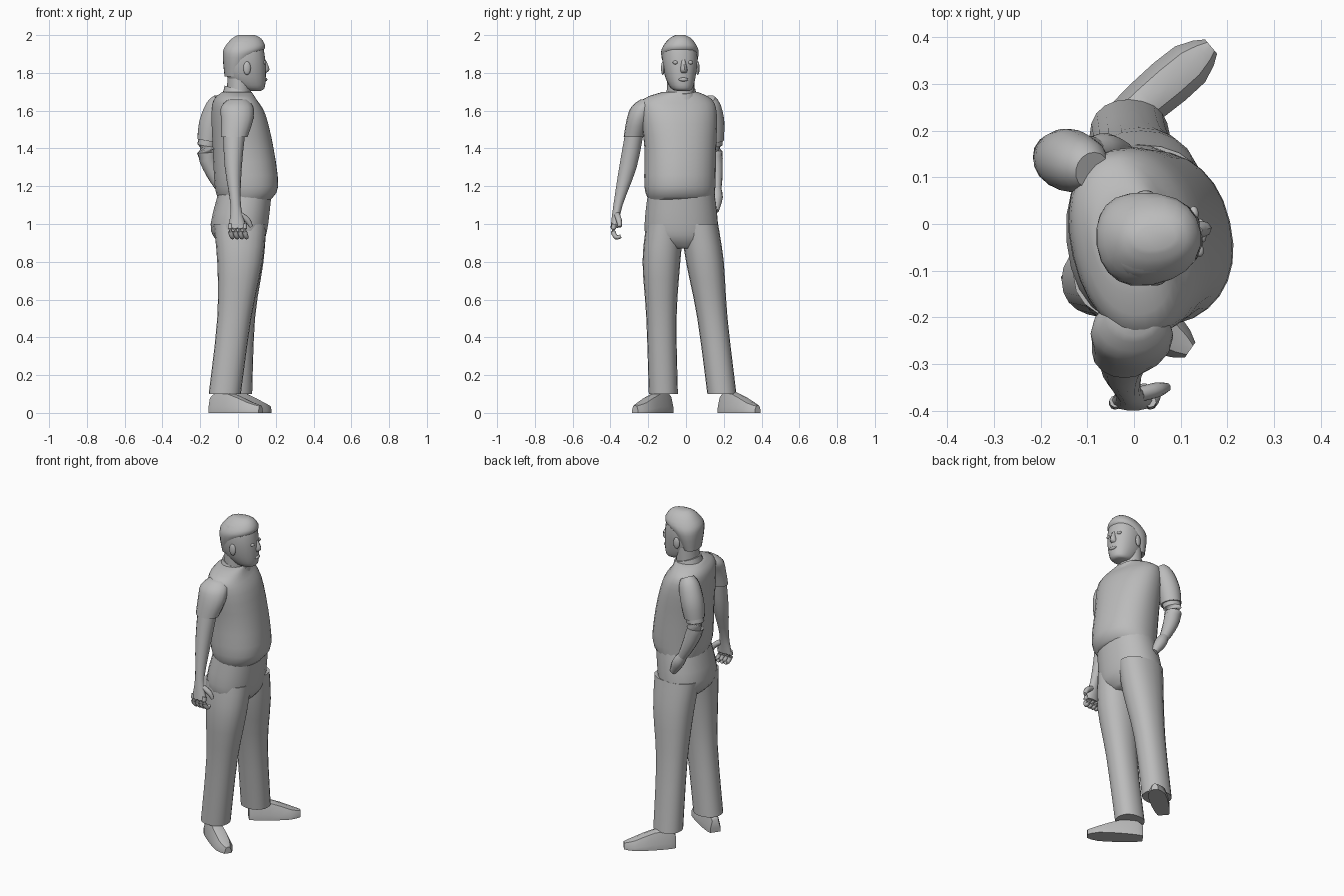
import bpy, bmesh, math
from mathutils import Vector, Matrix

old = bpy.data.objects.get("Cube")
if old:
    bpy.data.objects.remove(old, do_unlink=True)

grey = bpy.data.materials.new("plain grey")
grey.use_nodes = True
grey.diffuse_color = (.5, .5, .5, 1)
grey.node_tree.nodes["Principled BSDF"].inputs["Base Color"].default_value = grey.diffuse_color


def finish(name, bm, sharp=50):
    """Turn a bmesh into a shaded object."""
    bmesh.ops.recalc_face_normals(bm, faces=bm.faces)
    mesh = bpy.data.meshes.new(name)
    bm.to_mesh(mesh)
    bm.free()
    mesh.materials.append(grey)
    obj = bpy.data.objects.new(name, mesh)
    bpy.context.collection.objects.link(obj)
    bpy.ops.object.select_all(action='DESELECT')
    obj.select_set(True)
    bpy.context.view_layer.objects.active = obj
    bpy.ops.object.shade_smooth_by_angle(angle=math.radians(sharp))


def skin(name, rings, sharp=50):
    """Bridge equal rings of points and cap both ends."""
    bm = bmesh.new()
    loops = [[bm.verts.new(point) for point in ring] for ring in rings]
    for low, high in zip(loops, loops[1:]):
        for i in range(len(low)):
            j = (i + 1) % len(low)
            bm.faces.new((low[i], low[j], high[j], high[i]))
    bm.faces.new(loops[0])
    bm.faces.new(loops[-1])
    finish(name, bm, sharp)


def flowing(rows, steps=3):
    """Fill in extra rows along a smooth curve through the given rows."""
    rows = [Vector(row) for row in rows]
    padded = [rows[0]] + rows + [rows[-1]]
    result = []
    for a, b, c, d in zip(padded, padded[1:], padded[2:], padded[3:]):
        for step in range(steps):
            t = step / steps
            middle = b.lerp(c, t)
            before = a.lerp(b, t + 1).lerp(middle, (t + 1) / 2)
            after = middle.lerp(c.lerp(d, t - 1), t / 2)
            result.append(before.lerp(after, t))
    return result + [rows[-1]]


def circle(sides):
    return [(math.cos(math.tau * i / sides), math.sin(math.tau * i / sides))
            for i in range(sides)]


def signed_power(value, power):
    return math.copysign(abs(value) ** power, value)


def loft(name, levels, yaw=0, roundness=2.2, sides=20, tilt=0):
    """Stack rounded sections, each given as z, back, front, right, left."""
    turn = Matrix.Rotation(math.radians(yaw), 3, 'Z')
    rings = []
    for z, back, front, right, left in flowing(levels):
        centre = Vector((back + front, right + left, z + z)) / 2
        ring = []
        for u, v in circle(sides):
            local = turn @ Vector((signed_power(u, 2 / roundness) * (front - back) / 2,
                                   signed_power(v, 2 / roundness) * (left - right) / 2, 0))
            local.z = tilt * local.x
            ring.append(centre + local)
        rings.append(ring)
    skin(name, rings)


def tube(name, path, sides=12):
    """Limb along a smooth path of x, y, z, radius."""
    path = flowing(path)
    points = [Vector(row[:3]) for row in path]
    rings = []
    for k, point in enumerate(points):
        along = points[min(k + 1, len(points) - 1)] - points[max(k - 1, 0)]
        quat = along.to_track_quat('Z', 'Y')
        rings.append([point + quat @ Vector((u, v, 0)) * path[k][3] for u, v in circle(sides)])
    skin(name, rings)


def ellipsoid(name, centre, size, yaw):
    bm = bmesh.new()
    bmesh.ops.create_uvsphere(bm, u_segments=12, v_segments=8, radius=1)
    place = (Matrix.Translation(centre) @ Matrix.Rotation(math.radians(yaw), 4, 'Z')
             @ Matrix.Diagonal((*size, 1)))
    bmesh.ops.transform(bm, matrix=place, verts=bm.verts)
    finish(name, bm)


def shoe(name, heel, toe):
    """Flat-soled shoe lofted from heel to toe."""
    heel, toe = Vector((*heel, 0)), Vector((*toe, 0))
    side = (toe - heel).normalized().cross(Vector((0, 0, 1)))
    half = [(1, 0), (1, .3), (.6, .9)]
    outline = half + [(0, 1)] + [(-u, v) for u, v in reversed(half)]
    stations = flowing([(0, .03, .08), (.1, .04, .11), (.4, .05, .11),
                        (.8, .05, .06), (1, .02, .04)], 2)
    skin(name, [[heel.lerp(toe, along) + side * (u * width) + Vector((0, 0, v * height))
                 for u, v in outline] for along, width, height in stations], 40)


def trouser_leg(name, centres):
    """Straight trouser leg from hip to hem through x, y centres."""
    sizes = [(1, .14, .1), (.8, .12, .1), (.5, .09, .08), (.1, .085, .077)]
    loft(name, [(z, x - depth, x + depth, y - width, y + width)
                for (z, depth, width), (x, y) in zip(sizes, centres)])


# Shirt body and collar
loft("shirt", [
    (1.13, -.1, .17, -.2, .15), (1.2, -.12, .21, -.22, .155),
    (1.4, -.13, .185, -.22, .16), (1.58, -.135, .14, -.24, .165),
    (1.66, -.12, .09, -.23, .14), (1.7, -.08, .07, -.12, .06)], yaw=13, sides=28)
loft("collar", [(1.67, -.08, .09, -.115, .06), (1.71, -.07, .08, -.1, .05)], yaw=10, tilt=-.3)

# Trousers and shoes
loft("trouser_seat", [
    (1.18, -.1, .18, -.2, .15), (1, -.145, .16, -.22, .17),
    (.92, -.12, .14, -.2, .16), (.87, -.06, .1, -.1, .08)], yaw=5, sides=24)
trouser_leg("right_trouser_leg", [(.01, -.11), (.01, -.13), (-.02, -.13), (-.07, -.12)])
trouser_leg("left_trouser_leg", [(.01, .07), (.015, .1), (0, .14), (-.01, .19)])
shoe("right_shoe", (-.14, -.09), (.12, -.27))
shoe("left_shoe", (-.06, .19), (.165, .38))

# Right arm hanging at the side
loft("right_sleeve", [
    (1.66, -.05, .05, -.24, -.15), (1.62, -.09, .08, -.29, -.16),
    (1.55, -.09, .08, -.315, -.19), (1.46, -.09, .05, -.33, -.22)], roundness=2, sides=16)
loft("right_forearm", [
    (1.5, -.08, .04, -.32, -.22), (1.3, -.07, .02, -.355, -.26),
    (1.1, -.04, .015, -.385, -.335), (.98, -.05, .045, -.4, -.36)], roundness=2, sides=14)
for i, finger in enumerate(("little", "ring", "middle", "index")):
    x = i / 40 - .04
    tube("right_" + finger + "_finger", [
        (x, -.38, 1, .013), (x, -.385, .96, .013),
        (x + .01, -.37, .93, .012), (x + .01, -.345, .935, .01)], sides=8)
tube("right_thumb", [(.01, -.365, 1.05, .016), (.05, -.355, 1.02, .016),
                     (.07, -.35, .985, .01)], sides=8)

# Left arm bent with the hand resting at the hip
tube("left_sleeve", [
    (-.09, .115, 1.66, .04), (-.11, .125, 1.62, .06),
    (-.14, .137, 1.53, .067), (-.157, .14, 1.44, .06)], sides=16)
tube("left_forearm", [
    (-.15, .14, 1.47, .054), (-.167, .145, 1.38, .05),
    (-.13, .155, 1.27, .04), (-.085, .16, 1.18, .027)], sides=14)
tube("left_hand", [(-.09, .16, 1.19, .027), (-.06, .16, 1.14, .035), (-.02, .155, 1.07, .02)])

# Neck, head and hair
loft("neck", [(1.66, -.06, .07, -.1, .045), (1.8, -.055, .07, -.1, .045)], roundness=2)
loft("head", [
    (1.705, .06, .12, -.05, .02), (1.72, 0, .141, -.08, .035),
    (1.78, -.06, .148, -.11, .05), (1.87, -.075, .145, -.125, .06),
    (1.95, -.06, .13, -.115, .05), (1.985, -.02, .1, -.08, .02)], yaw=8)
loft("hair", [
    (1.78, -.07, .02, -.1, .04), (1.88, -.08, .08, -.13, .065),
    (1.93, -.075, .143, -.127, .063), (1.98, -.035, .125, -.09, .03),
    (2, 0, .09, -.055, -.005)], yaw=8)

# Face details, paired about the middle of the turned head
loft("nose", [(1.87, .12, .146, -.026, -.004), (1.82, .12, .167, -.03, .007),
              (1.8, .12, .15, -.03, .005)], yaw=8, roundness=2, sides=8)
ellipsoid("lips", (.145, -.014, 1.765), (.01, .026, .01), 8)
head_turn = Matrix.Translation((.035, -.03, 0)) @ Matrix.Rotation(math.radians(8), 4, 'Z')
for name, sign in (("right", -1), ("left", 1)):
    ellipsoid(name + "_eye", head_turn @ Vector((.1, sign * .04, 1.855)), (.01, .015, .01), 8)
    ellipsoid(name + "_ear", head_turn @ Vector((0, sign * .093, 1.825)), (.02, .01, .036), 8)
